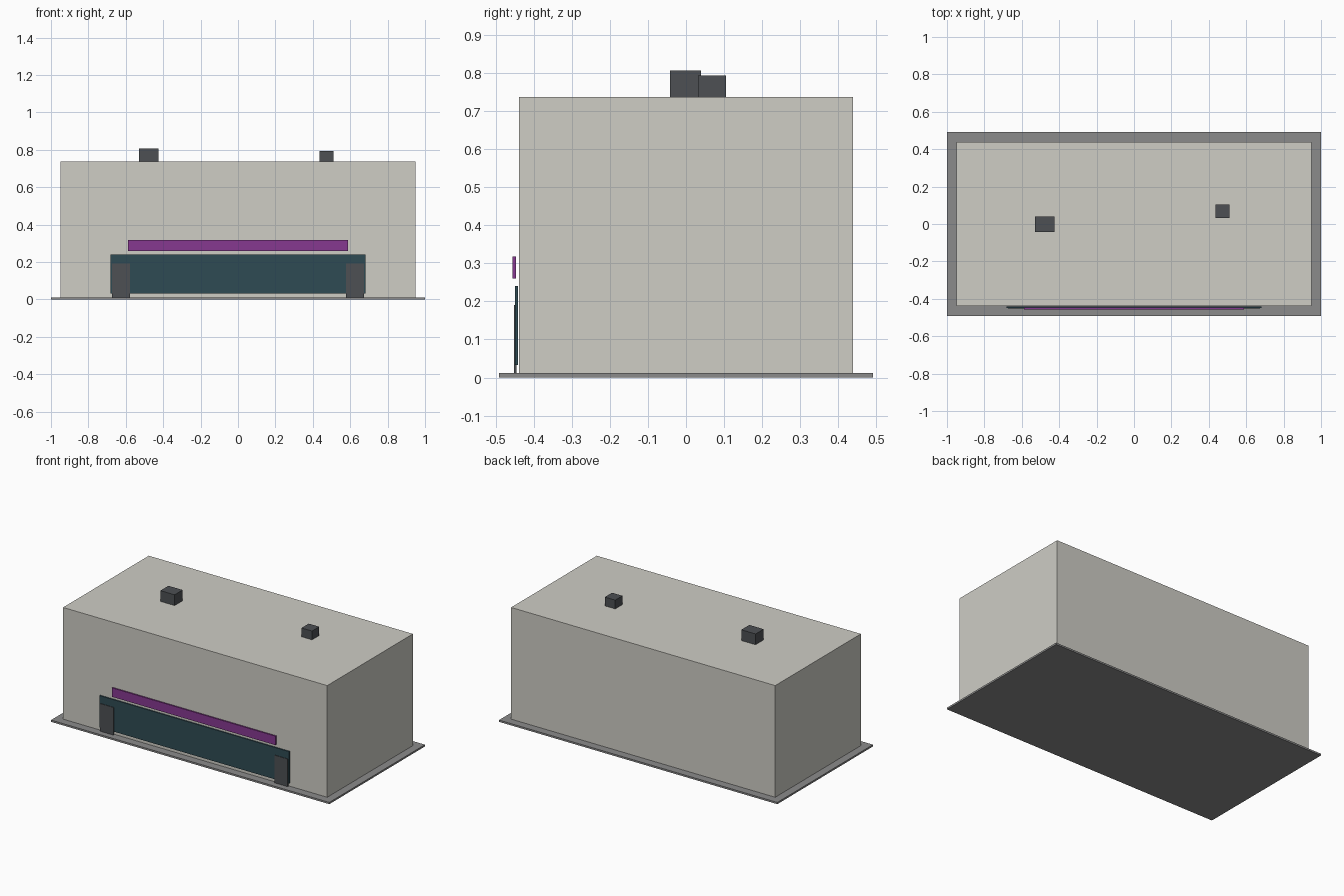
import bpy
import bmesh
from mathutils import Vector

if "Cube" in bpy.data.objects:
    bpy.data.objects.remove(bpy.data.objects["Cube"])


def material(name, rgb):
    m = bpy.data.materials.new(name)
    m.diffuse_color = (*rgb, 1)
    m.use_nodes = True
    m.node_tree.nodes["Principled BSDF"].inputs["Base Color"].default_value = m.diffuse_color
    return m


def box(name, lo, hi, mat):
    """Axis-aligned box between two corners, origin at its centre."""
    lo, hi = Vector(lo), Vector(hi)
    bm = bmesh.new()
    bmesh.ops.create_cube(bm, size=1)
    bmesh.ops.scale(bm, vec=hi - lo, verts=bm.verts)
    mesh = bpy.data.meshes.new(name)
    bm.to_mesh(mesh)
    bm.free()
    mesh.materials.append(mat)
    obj = bpy.data.objects.new(name, mesh)
    obj.location = (lo + hi) / 2
    bpy.context.collection.objects.link(obj)
    return obj


concrete = material("concrete", (0.62, 0.61, 0.56))
paving = material("paving", (0.26, 0.26, 0.26))
dark_metal = material("dark_metal", (0.075, 0.08, 0.088))
glass = material("glass", (0.028, 0.07, 0.088))
purple = material("purple", (0.24, 0.04, 0.28))

# Pavement slab and main building block
box("pavement", (-1, -0.491, 0), (1, 0.491, 0.0115), paving)
box("building", (-0.949, -0.4395, 0.0115), (0.949, 0.4395, 0.737), concrete)

# Shopfront: glazing, sign band and two end pillars
box("shop_window", (-0.682, -0.449, 0.033), (0.682, -0.4415, 0.24), glass)
box("sign_band", (-0.588, -0.456, 0.26), (0.588, -0.447, 0.318), purple)
for side, x in (("left", -0.626), ("right", 0.626)):
    box(side + "_pillar", (x - 0.048, -0.4525, 0.0115),
        (x + 0.048, -0.4455, 0.191), dark_metal)

# Rooftop units
box("large_roof_unit", (-0.528, -0.042, 0.737), (-0.426, 0.04, 0.807), dark_metal)
box("small_roof_unit", (0.435, 0.031, 0.737), (0.51, 0.105, 0.794), dark_metal)
